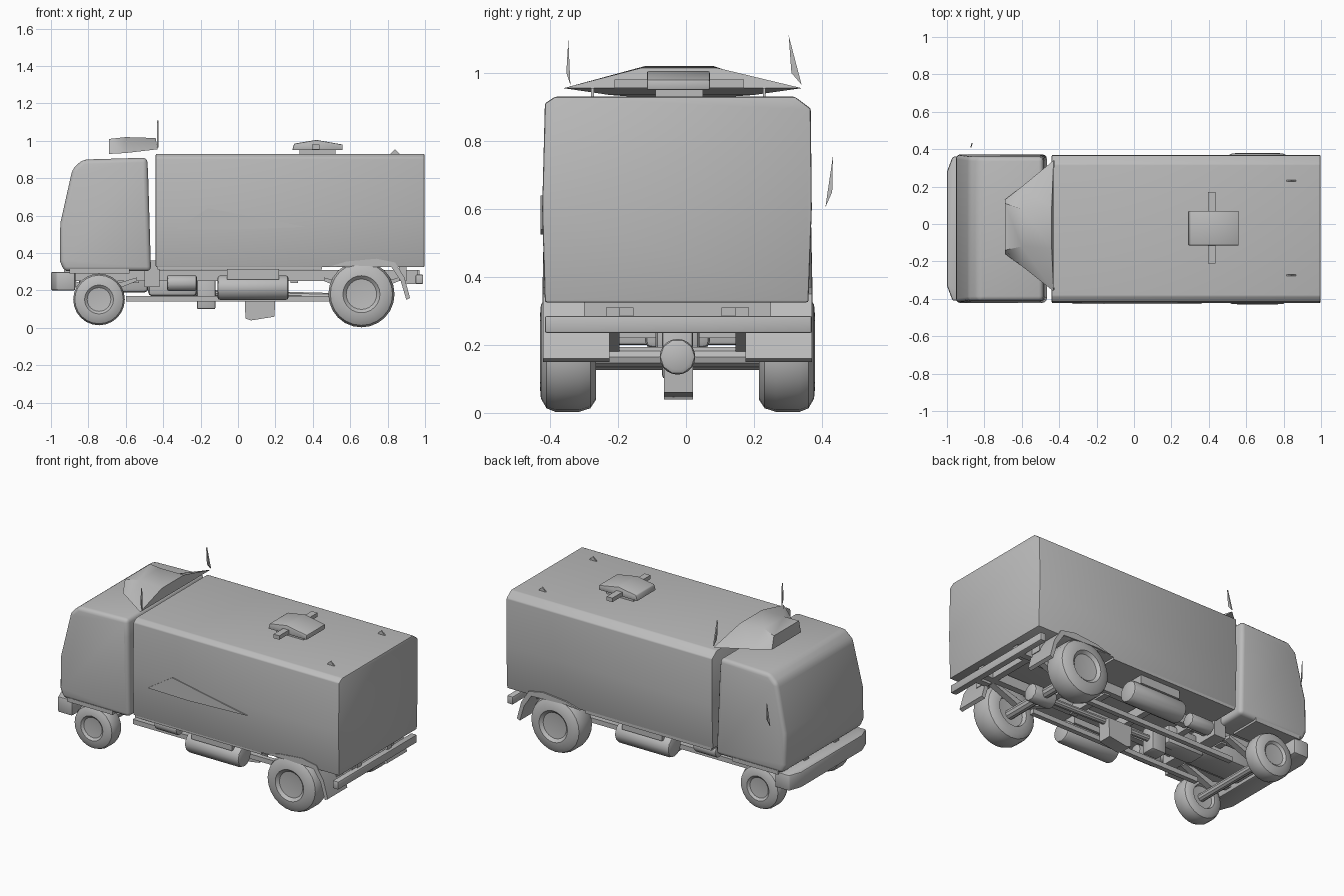
import bpy, bmesh, math
from mathutils import Vector

cube = bpy.data.objects.get("Cube")
if cube:
    bpy.data.objects.remove(cube, do_unlink=True)

CY = -0.025  # centre line of the truck body

grey = bpy.data.materials.new("plain grey")
grey.use_nodes = True
grey.diffuse_color = (0.5, 0.5, 0.5, 1)
grey.node_tree.nodes["Principled BSDF"].inputs["Base Color"].default_value = (0.5, 0.5, 0.5, 1)


def finish(name, bm, bevel=0.0, segments=2):
    bmesh.ops.recalc_face_normals(bm, faces=bm.faces)
    mesh = bpy.data.meshes.new(name)
    bm.to_mesh(mesh)
    bm.free()
    mesh.materials.append(grey)
    ob = bpy.data.objects.new(name, mesh)
    bpy.context.collection.objects.link(ob)
    bpy.ops.object.select_all(action="DESELECT")
    bpy.context.view_layer.objects.active = ob
    ob.select_set(True)
    if bevel:
        mod = ob.modifiers.new("Bevel", "BEVEL")
        mod.width, mod.segments = bevel, segments
        bpy.ops.object.modifier_apply(modifier=mod.name)
    bpy.ops.object.shade_smooth_by_angle(angle=math.radians(35))
    return ob


def loft(name, rings, bevel=0.0, segments=2):
    """Skin rings of equal length and cap both ends."""
    bm = bmesh.new()
    rows = [[bm.verts.new(p) for p in ring] for ring in rings]
    n = len(rows[0])
    for a, b in zip(rows, rows[1:]):
        for i in range(n):
            j = (i + 1) % n
            bm.faces.new((a[i], a[j], b[j], b[i]))
    bm.faces.new(rows[0])
    bm.faces.new(rows[-1])
    return finish(name, bm, bevel, segments)


def side_profile(name, pts, y0, y1, bevel=0.0):
    return loft(name, [[(x, y, z) for x, z in pts] for y in (y0, y1)], bevel)


def box(name, x, y, z, bevel=0.0):
    return side_profile(name, [(x[0], z[0]), (x[1], z[0]), (x[1], z[1]), (x[0], z[1])], y[0], y[1], bevel)


def tube(name, a, b, r, sides=10, bevel=0.0):
    a, b = Vector(a), Vector(b)
    turn = (b - a).to_track_quat("Z", "Y")
    ring = [turn @ Vector((r * math.cos(t * math.tau / sides), r * math.sin(t * math.tau / sides), 0))
            for t in range(sides)]
    return loft(name, [[a + v for v in ring], [b + v for v in ring]], bevel)


def wheel(name, x, z, r, inner, outer, side):
    """Lathe a tyre with a shallow hub about the y axis."""
    w = outer - inner
    shape = [(0.0, 0.2), (0.5, 0.15), (0.55, 0.0), (0.8, 0.0), (0.94, 0.1), (1.0, 0.3),
             (1.0, 0.72), (0.94, 0.88), (0.78, 0.98), (0.56, 1.0), (0.46, 0.9), (0.0, 0.85)]
    bm = bmesh.new()
    verts = [bm.verts.new((x, CY + side * (inner + t * w), z + k * r)) for k, t in shape]
    edges = [bm.edges.new(pair) for pair in zip(verts, verts[1:])]
    bmesh.ops.spin(bm, geom=verts + edges, cent=(x, CY, z), axis=(0, 1, 0), angle=math.tau, steps=24)
    bmesh.ops.remove_doubles(bm, verts=bm.verts, dist=0.0005)
    return finish(name, bm)


# Cargo body: cross-section with a wide sloped edge on the left of the roof, run along x
section = [(-0.39, 0.325), (0.385, 0.325), (0.395, 0.6), (0.392, 0.895), (0.345, 0.93),
           (-0.36, 0.93), (-0.39, 0.91), (-0.398, 0.6)]
loft("cargo_body", [[(x, CY + y, z) for y, z in section] for x in (-0.44, 0.997)], 0.006)
box("body_skirt", (-0.43, 0.45), (-0.41, 0.36), (0.312, 0.34))

# Cab: side outline, narrowed a little towards the roof
cab_outline = [(-0.93, 0.303), (-0.953, 0.36), (-0.95, 0.56), (-0.885, 0.85), (-0.83, 0.9),
               (-0.485, 0.91), (-0.48, 0.8), (-0.465, 0.303)]
cab_rings = [[(x, CY + s * (0.397 - 0.04 * max(0, z - 0.6)), z) for x, z in cab_outline] for s in (-1, 1)]
loft("cab", cab_rings, 0.024, 3)
box("cab_back_link", (-0.50, -0.42), (-0.25, 0.2), (0.22, 0.36))

# Roof fairing: narrow nose in front, full width at the back
fairing = [[(-0.69, -0.16, 0.93), (-0.69, 0.13, 0.93), (-0.69, 0.11, 1.01), (-0.69, -0.14, 1.01)],
           [(-0.60, -0.225, 0.935), (-0.60, 0.2, 0.935), (-0.60, 0.08, 1.02), (-0.60, -0.12, 1.02)],
           [(-0.43, -0.36, 0.955), (-0.43, 0.34, 0.955), (-0.44, 0.09, 1.015), (-0.44, -0.13, 1.015)]]
loft("roof_fairing", fairing)

# Spikes above the gap and the thin mirror blade
for label, base, tip, top in (("right", (-0.352, -0.34), -0.346, 1.1), ("left", (0.31, 0.34), 0.302, 1.11)):
    loft(label + "_roof_spike", [[(x, base[0], 1.0), (x, tip, top), (x, base[1], 0.965)]
                                 for x in (-0.434, -0.426)])
loft("left_mirror", [[(x, 0.41, 0.605), (x + 0.007, 0.43, 0.65), (x + 0.007, 0.432, 0.755)]
                     for x in (-0.875, -0.87)])

# Roof hatch and fittings
hatch = [(0.29, 0.95), (0.56, 0.95), (0.56, 0.98), (0.42, 1.005), (0.30, 0.985)]
side_profile("roof_hatch", hatch, -0.115, 0.07, 0.005)
box("hatch_neck", (0.33, 0.52), (-0.09, 0.05), (0.92, 0.96))
box("hatch_crossbar", (0.395, 0.435), (-0.21, 0.17), (0.955, 0.98))
for label, y in (("right", -0.275), ("left", 0.23)):
    side_profile(label + "_roof_lug", [(0.81, 0.925), (0.84, 0.955), (0.87, 0.925)], y - 0.004, y + 0.004)

# Pressed fold on the right side
crease = [(-0.33, 0.53), (-0.16, 0.64), (0.36, 0.54), (-0.05, 0.525)]
side_profile("side_fold", crease, -0.428, -0.42)

# Bumpers and tail beams
bumper = [(-0.97, -0.41), (-1.0, -0.33), (-1.0, 0.28), (-0.97, 0.36), (-0.87, 0.36), (-0.87, -0.41)]
loft("front_bumper", [[(x, y, z) for x, y in bumper] for z in (0.2, 0.3)], 0.01)
box("tail_beam", (0.95, 0.99), (-0.415, 0.37), (0.235, 0.285), 0.006)
box("tail_crossmember", (0.86, 0.9), (-0.3, 0.25), (0.25, 0.33))

# Frame rails, springs and crossmembers
for label, s in (("right", -1), ("left", 1)):
    y = CY + s * 0.15
    box(label + "_frame_rail", (-0.93, 0.97), (y - 0.02, y + 0.02), (0.25, 0.31))
    box(label + "_lower_rail", (-0.6, 0.6), (y - 0.015, y + 0.015), (0.14, 0.17))
    for x in (-0.74, 0.66):
        spring = [(x - 0.2, 0.25), (x, 0.17), (x + 0.2, 0.25), (x + 0.2, 0.27), (x, 0.21), (x - 0.2, 0.27)]
        side_profile(label + "_leaf_spring", spring, y + s * 0.04 - 0.02, y + s * 0.04 + 0.02)
for x in (-0.55, -0.3, 0.0, 0.3, 0.5):
    box("crossmember", (x - 0.02, x + 0.02), (CY - 0.15, CY + 0.15), (0.24, 0.3))

# Wheels, arches, mudflaps and tanks on both sides
arch = [(0.48, 0.325), (0.58, 0.355), (0.74, 0.37), (0.84, 0.35), (0.89, 0.27), (0.92, 0.16),
        (0.90, 0.15), (0.87, 0.25), (0.82, 0.325), (0.58, 0.335)]
for label, s in (("right", -1), ("left", 1)):
    wheel(label + "_front_wheel", -0.743, 0.152, 0.138, 0.25, 0.37, s)
    wheel(label + "_rear_wheel", 0.66, 0.18, 0.177, 0.24, 0.405, s)
    ys = sorted((CY + s * 0.20, CY + s * 0.395))
    side_profile(label + "_rear_mudguard", arch, *ys)
    box(label + "_front_mudguard", (-0.9, -0.58), ys, (0.29, 0.315))
    box(label + "_tail_bracket", (0.88, 0.96), sorted((CY + s * 0.17, CY + s * 0.21)), (0.235, 0.31))
    y = CY + s * 0.29
    tube(label + "_fuel_tank", (-0.11, y, 0.215), (0.27, y, 0.215), 0.067, 12, 0.015)
    box(label + "_tank_bracket", (-0.06, 0.22), (y - 0.06, y + 0.06), (0.26, 0.32))
    tube(label + "_air_tank", (-0.38, CY + s * 0.23, 0.24), (-0.22, CY + s * 0.23, 0.24), 0.045, 10, 0.012)

# Axles and differential
tube("front_axle", (-0.74, -0.3, 0.15), (-0.74, 0.25, 0.15), 0.025)
tube("rear_axle", (0.66, -0.32, 0.165), (0.66, 0.27, 0.165), 0.03)
tube("differential", (0.58, CY, 0.165), (0.74, CY, 0.165), 0.055, 10, 0.015)

# Drive train and engine under the cab
tube("drive_shaft", (-0.35, CY, 0.19), (0.6, CY, 0.165), 0.02)
box("engine", (-0.85, -0.48), (-0.12, 0.07), (0.19, 0.33), 0.02)
box("gearbox", (-0.48, -0.22), (-0.09, 0.04), (0.17, 0.29), 0.02)
box("gearbox_sump", (-0.22, -0.12), (-0.07, 0.02), (0.1, 0.26), 0.01)
drop = [(0.035, 0.18), (0.04, 0.05), (0.07, 0.04), (0.195, 0.06), (0.2, 0.18)]
side_profile("transfer_case", drop, -0.065, 0.02)
